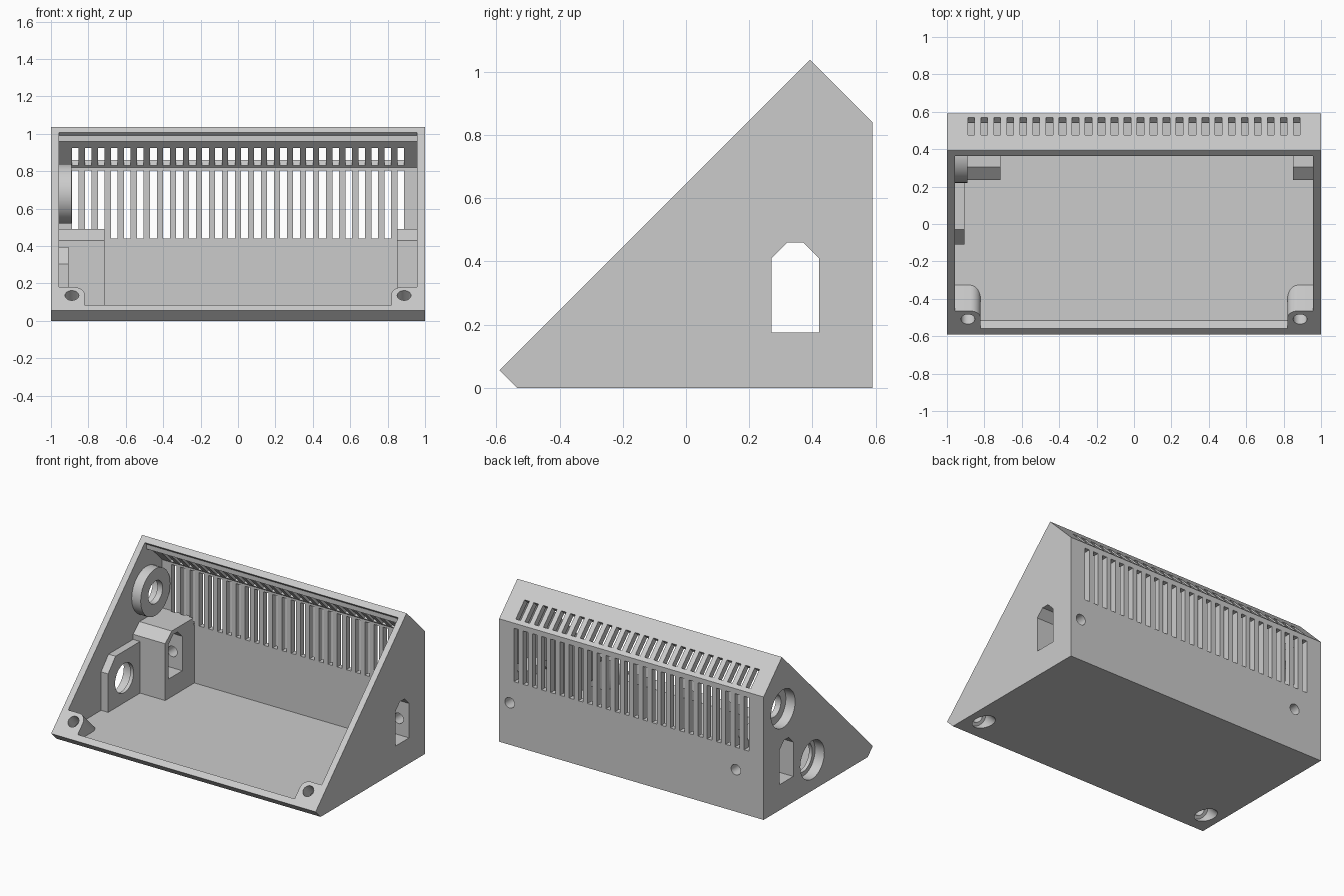
import bpy, bmesh, math
from mathutils import Vector

old = bpy.data.objects.get("Cube")
if old:
    bpy.data.objects.remove(old, do_unlink=True)

grey = bpy.data.materials.new("light grey plastic")
grey.use_nodes = True
grey.diffuse_color = (0.6, 0.6, 0.6, 1)
grey.node_tree.nodes["Principled BSDF"].inputs["Base Color"].default_value = (0.6, 0.6, 0.6, 1)

X, Y, Z = Vector((1, 0, 0)), Vector((0, 1, 0)), Vector((0, 0, 1))
D = math.sqrt(0.5)
SLOPE_UP, INTO_SLOPE = Vector((0, D, D)), Vector((0, D, -D))


def prism(name, profiles, u, v, w, start, end, origin=(0, 0, 0)):
    """Extrude flat profiles in the u, v plane along w."""
    bm = bmesh.new()
    for pts in profiles:
        base = [bm.verts.new(Vector(origin) + u * a + v * b + w * start) for a, b in pts]
        face = bm.faces.new(base)
        ext = bmesh.ops.extrude_face_region(bm, geom=[face], use_keep_orig=True)
        verts = [e for e in ext["geom"] if isinstance(e, bmesh.types.BMVert)]
        bmesh.ops.translate(bm, vec=w * (end - start), verts=verts)
    bmesh.ops.recalc_face_normals(bm, faces=bm.faces[:])
    mesh = bpy.data.meshes.new(name)
    bm.to_mesh(mesh)
    bm.free()
    mesh.materials.append(grey)
    obj = bpy.data.objects.new(name, mesh)
    bpy.context.collection.objects.link(obj)
    return obj


def side_prism(name, pts, x0, x1):
    return prism(name, [pts], Y, Z, X, x0, x1)


def circle(cx, cy, r, n=40):
    return [(cx + r * math.cos(math.tau * i / n), cy + r * math.sin(math.tau * i / n)) for i in range(n)]


def rect(a0, a1, b0, b1):
    return [(a0, b0), (a1, b0), (a1, b1), (a0, b1)]


def subtract(target, cutter):
    cutter.hide_render = True
    mod = target.modifiers.new("cut", 'BOOLEAN')
    mod.operation, mod.solver, mod.object = 'DIFFERENCE', 'EXACT', cutter
    bpy.context.view_layer.objects.active = target
    bpy.ops.object.modifier_apply(modifier=mod.name)
    bpy.data.objects.remove(cutter, do_unlink=True)


# Wedge body, and the hollow with a small snap rail under its top edge
body = side_prism("sloped_enclosure", [
    (-0.59, 0.055), (-0.535, 0), (0.59, 0), (0.59, 0.84), (0.3925, 1.0375)], -1, 1)
hollow = side_prism("hollow", [
    (-0.56, 0.085), (-0.517, 0.042), (0.55, 0.042), (0.55, 0.82), (0.412, 0.958),
    (0.38, 0.958), (0.38, 0.99), (0.3625, 1.0075), (0.2625, 1.1075), (-0.66, 0.185)], -0.958, 0.958)

# Fittings left standing inside the hollow
block = [(0.235, 0), (0.6, 0), (0.6, 0.49), (0.305, 0.49), (0.235, 0.43)]
subtract(hollow, side_prism("right_block", block, -1.05, -0.715))
subtract(hollow, side_prism("left_block", block, 0.85, 1.05))
subtract(hollow, side_prism("socket_plate", [
    (-0.11, 0), (0.25, 0), (0.25, 0.395), (-0.03, 0.395), (-0.11, 0.305)], -1.05, -0.905))
subtract(hollow, side_prism("socket_ring", circle(0.38, 0.68, 0.16), -1.05, -0.89))
for s in (-1, 1):
    # Corner screw post with one rounded corner, square to the sloped opening
    arc = [(0.875 - 0.055 * math.sin(t), 0.141 + 0.039 * math.cos(t))
           for t in (math.pi / 2 * i / 10 for i in range(11))]
    post = [(s * a, b / D) for a, b in [(1.05, 0), (1.05, 0.18)] + arc + [(0.82, 0)]]
    subtract(hollow, prism("post", [post], X, SLOPE_UP, INTO_SLOPE, -0.3, 0.4, (0, -0.645, 0)))
subtract(body, hollow)

# Cable openings through both sides
subtract(body, side_prism("cable_opening", [
    (0.27, 0.175), (0.42, 0.175), (0.42, 0.41), (0.37, 0.46), (0.32, 0.46), (0.27, 0.41)], -1.1, 1.1))

# Stepped round sockets in the right side
for y, z, r in ((0.38, 0.68, 0.077), (0.065, 0.21, 0.1)):
    subtract(body, side_prism("socket_recess", circle(y, z, 0.13), -1.1, -0.93))
    subtract(body, side_prism("socket_hole", circle(y, z, r), -1.05, -0.85))

# Screw holes in the back
for x in (-0.79, 0.92):
    subtract(body, prism("back_screw_hole", [circle(x, 0.287, 0.036, 24)], X, Z, Y, 0.35, 0.65))

# Slanted screw holes through the posts, widened underneath
for s in (-1, 1):
    start = (s * 0.888, -0.509, 0.136)
    for r, t in ((0.037, -0.1), (0.06, 0.1)):
        subtract(body, prism("front_screw_hole", [circle(0, 0, r, 32)],
                             X, SLOPE_UP, INTO_SLOPE, t, 0.4, start))

# Rows of vents in the back and in the upper bevel
centres = [-0.87 + 1.74 * i / 25 for i in range(26)]
subtract(body, prism("back_vents", [rect(x - 0.018, x + 0.018, 0.44, 0.805) for x in centres],
                     X, Z, Y, 0.54, 0.65))
subtract(body, prism("bevel_vents", [rect(x - 0.018, x + 0.018, 0.86, 0.955) for x in centres],
                     X, Z - Y, Y + Z, -0.04, 0.04, (0, 1.43, 0)))

bpy.ops.object.select_all(action='DESELECT')
body.select_set(True)
bpy.context.view_layer.objects.active = body
bpy.ops.object.shade_smooth_by_angle(angle=math.radians(25))
